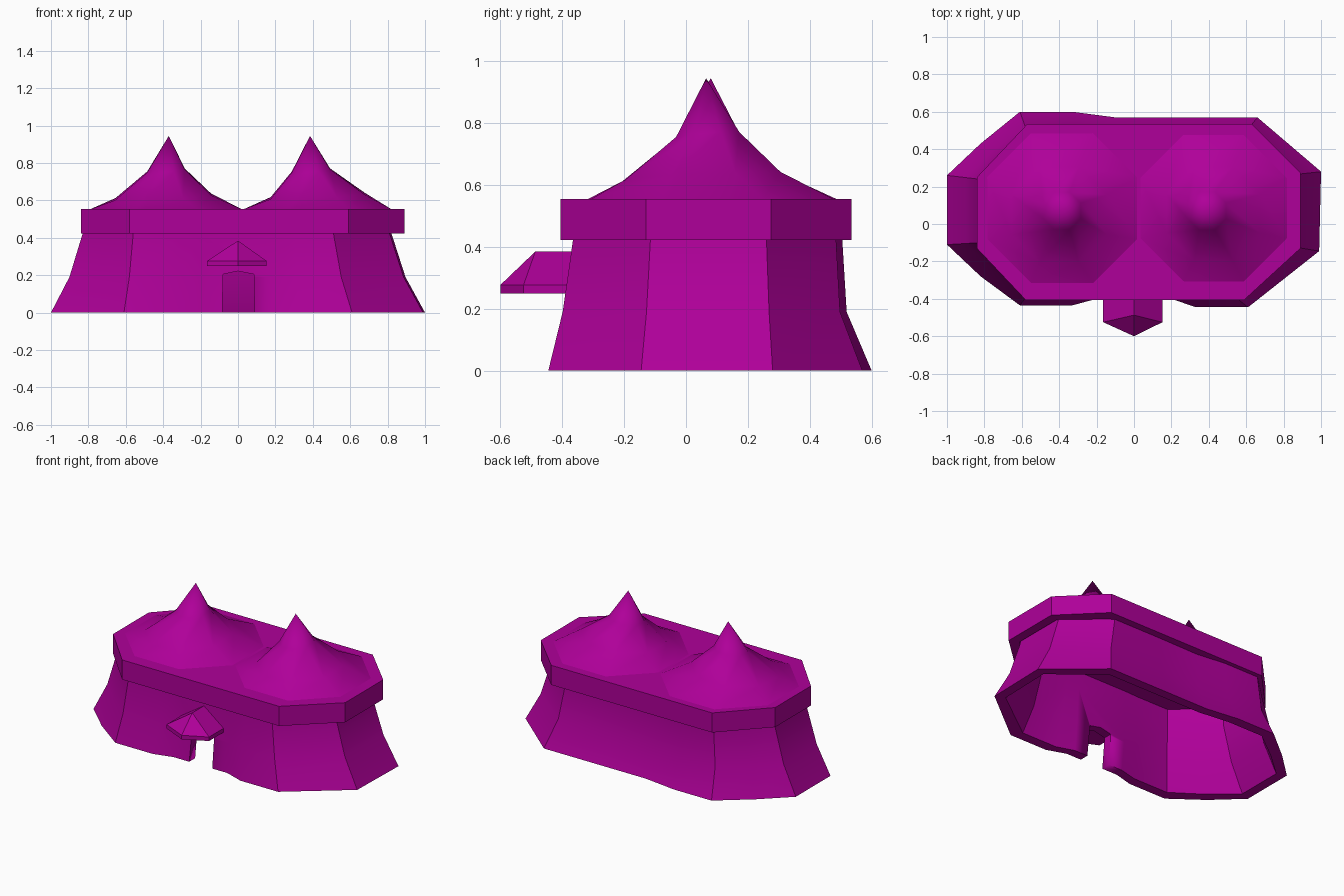
import bpy, bmesh, math

if "Cube" in bpy.data.objects:
    bpy.data.objects.remove(bpy.data.objects["Cube"])

fabric = bpy.data.materials.new("purple_fabric")
fabric.diffuse_color = (0.43, 0.0, 0.32, 1)
fabric.use_nodes = True
fabric.node_tree.nodes["Principled BSDF"].inputs["Base Color"].default_value = fabric.diffuse_color


def make(name, verts, faces, angle=32):
    mesh = bpy.data.meshes.new(name)
    mesh.from_pydata(verts, [], faces)
    bm = bmesh.new()
    bm.from_mesh(mesh)
    bmesh.ops.remove_doubles(bm, verts=bm.verts, dist=1e-5)
    bmesh.ops.recalc_face_normals(bm, faces=bm.faces)
    bm.to_mesh(mesh)
    bm.free()
    ob = bpy.data.objects.new(name, mesh)
    bpy.context.collection.objects.link(ob)
    mesh.materials.append(fabric)
    bpy.ops.object.select_all(action='DESELECT')
    ob.select_set(True)
    bpy.context.view_layer.objects.active = ob
    bpy.ops.object.shade_smooth_by_angle(angle=math.radians(angle))
    return ob


def loft(name, rings, bottom=False, top=False, angle=32):
    """Skin a stack of equal-length rings in order."""
    n = len(rings[0])
    faces = [(r * n + i, r * n + (i + 1) % n, (r + 1) * n + (i + 1) % n, (r + 1) * n + i)
             for r in range(len(rings) - 1) for i in range(n)]
    if bottom:
        faces.append(tuple(reversed(range(n))))
    if top:
        faces.append(tuple(range((len(rings) - 1) * n, len(rings) * n)))
    return make(name, [p for ring in rings for p in ring], faces, angle)


def at(loop, z):
    return [(x, y, z) for x, y in loop]


def inset(loop, t):
    return [(x * (1 - t), .08 + (y - .08) * (1 - 2 * t)) for x, y in loop]


# Flared walls: pinched between the two bays, open underneath
base = [(-1, -.11), (-.82, -.28), (-.61, -.435), (-.33, -.435), (-.2, -.40), (.2, -.40),
        (.33, -.445), (.61, -.445), (.99, -.145), (1, .28), (.66, .57), (.2, .57),
        (-.1, .57), (-.33, .60), (-.61, .60), (-.82, .43), (-1, .26)]
head = [(-.83, -.10), (-.70, -.23), (-.56, -.365), (-.30, -.365), (-.2, -.36), (.2, -.36),
        (.30, -.365), (.51, -.365), (.81, -.115), (.82, .26), (.56, .485), (.2, .485),
        (-.1, .48), (-.30, .505), (-.56, .505), (-.70, .37), (-.83, .24)]
knee = []
for (a, b), (c, d) in zip(base, head):
    t = .85 if b > .5 else .58
    knee.append((a + (c - a) * .58, b + (d - b) * t))
skin = [(base, 0), (knee, .19), (head, .425), (head, .545)]
outer = [at(loop, z) for loop, z in skin]
inner = [at(inset(loop, .065), z) for loop, z in skin]
walls = loft("tent_walls", outer + inner[::-1] + outer[:1])

# Doorway cut through the front wall
door = [(-.085, -.1), (.09, -.1), (.085, .205), (.0, .222), (-.08, .205)]
cutter = loft("doorway_cutter", [[(x, y, z) for x, z in door] for y in (-.7, -.2)], True, True)
cutter.hide_render = True
cutter.hide_set(True)
cut = walls.modifiers.new("doorway", 'BOOLEAN')
cut.operation, cut.solver, cut.object = 'DIFFERENCE', 'EXACT', cutter

# Hanging valance with the flat roof on top
rim = [(-.84, -.13), (-.58, -.405), (.59, -.405), (.89, -.13),
       (.89, .275), (.63, .535), (-.57, .535), (-.84, .25)]
lip = inset(rim, .07)
loft("valance_roof", [at(lip, .54), at(lip, .423), at(rim, .423), at(rim, .555)], True, True)

# Two concave eight-sided peaks, each ring (centre x, centre y, apothem, z, tilt)
peaks = {
    "left": ((-.37, .08), [(-.385, .085, .405, .553, 0), (-.40, .05, .255, .62, .05),
                           (-.385, .07, .10, .76, .08)]),
    "right": ((.385, .065), [(.425, .085, .395, .553, 0), (.425, .055, .25, .625, .05),
                             (.39, .07, .102, .76, .08)]),
}
for side, (tip, levels) in peaks.items():
    verts = []
    for cx, cy, apothem, z, tilt in levels:
        r = apothem / math.cos(math.pi / 8)
        for i in range(8):
            a = (i + .5) * math.pi / 4
            dx, dy = r * math.cos(a), r * math.sin(a)
            verts.append((cx + dx, cy + dy, z + tilt * (dx + dy)))
    verts.append((*tip, .945))
    faces = [(r * 8 + i, r * 8 + (i + 1) % 8, r * 8 + 8 + (i + 1) % 8, r * 8 + 8 + i)
             for r in range(2) for i in range(8)]
    faces += [(16 + i, 16 + (i + 1) % 8, 24) for i in range(8)]
    make(side + "_roof_peak", verts, faces, 80)

# Pointed canopy over the doorway
plan = [(-.165, -.365), (-.165, -.525), (0, -.60), (.152, -.525), (.152, -.365)]
verts = at(plan, .25) + at(plan, .277) + [(0, -.487, .385), (0, -.36, .385)]
faces = [(4, 3, 2, 1, 0), (0, 1, 6, 5), (1, 2, 7, 6), (2, 3, 8, 7), (3, 4, 9, 8),
         (5, 6, 10, 11), (6, 7, 10), (7, 8, 10), (8, 9, 11, 10), (4, 0, 5, 11, 9)]
make("door_canopy", verts, faces, 30)
